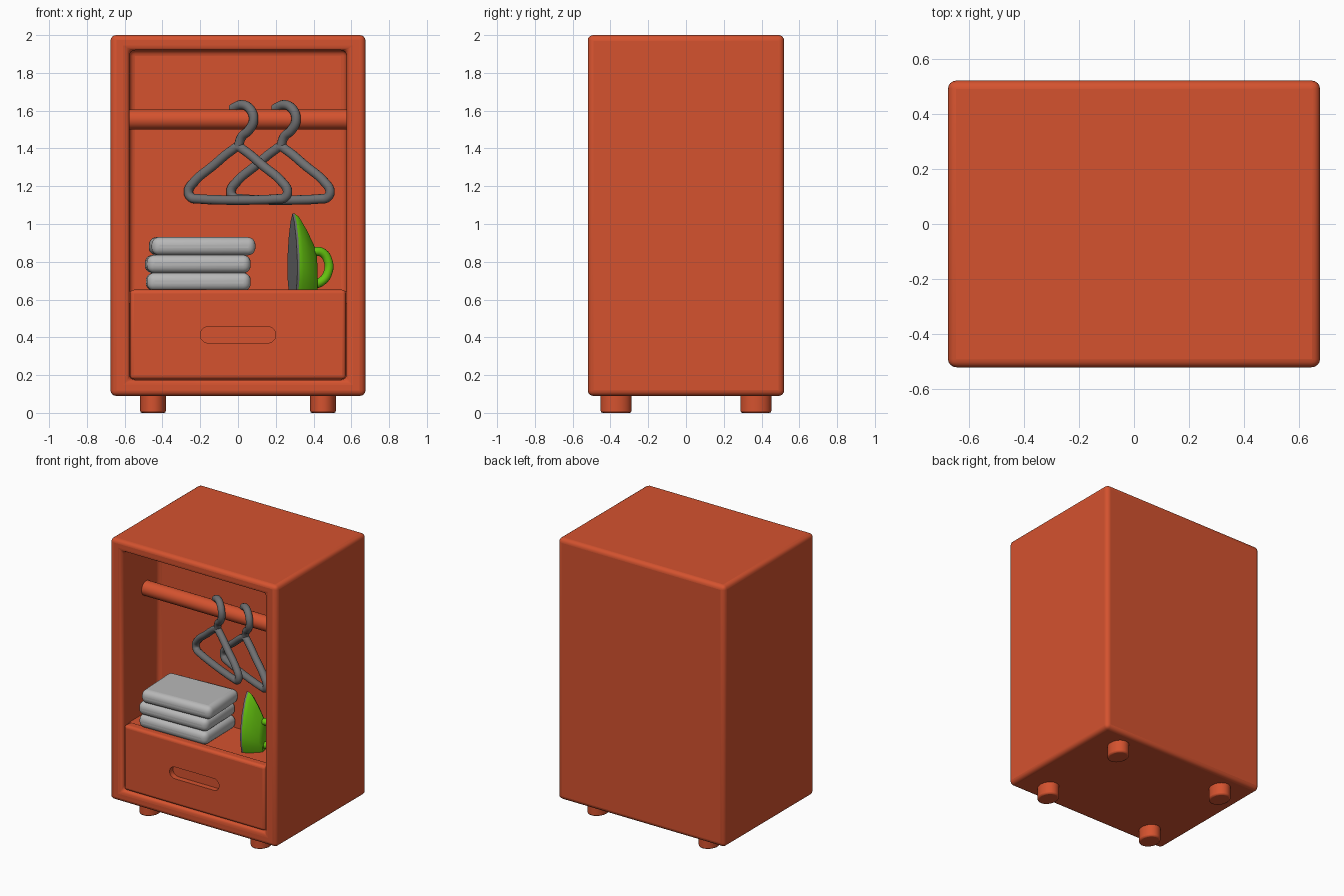
import bpy, bmesh, math
from mathutils import Vector, Matrix

if "Cube" in bpy.data.objects:
    bpy.data.objects.remove(bpy.data.objects["Cube"])


def material(name, rgb):
    m = bpy.data.materials.new(name)
    m.diffuse_color = (*rgb, 1)
    m.use_nodes = True
    m.node_tree.nodes["Principled BSDF"].inputs["Base Color"].default_value = m.diffuse_color
    return m


ORANGE = material("orange_red", (0.66, 0.085, 0.028))
DARK = material("dark_grey", (0.16, 0.16, 0.165))
LIGHT = material("light_grey", (0.48, 0.48, 0.48))
GREEN = material("green", (0.13, 0.55, 0.005))


def smooth(ob, angle=40):
    bpy.ops.object.select_all(action='DESELECT')
    ob.select_set(True)
    bpy.context.view_layer.objects.active = ob
    bpy.ops.object.shade_smooth_by_angle(angle=math.radians(angle))


def finish(name, bm, *mats):
    bmesh.ops.recalc_face_normals(bm, faces=bm.faces)
    me = bpy.data.meshes.new(name)
    bm.to_mesh(me)
    bm.free()
    ob = bpy.data.objects.new(name, me)
    bpy.context.collection.objects.link(ob)
    for m in mats:
        me.materials.append(m)
    smooth(ob)
    return ob


def bevel(ob, width, segments=4):
    b = ob.modifiers.new("bevel", 'BEVEL')
    b.width, b.segments, b.limit_method = width, segments, 'ANGLE'
    b.angle_limit = math.radians(40)


def box_bm(x0, x1, y0, y1, z0, z1):
    bm = bmesh.new()
    mat = Matrix.Translation(((x0 + x1) / 2, (y0 + y1) / 2, (z0 + z1) / 2)) @ \
        Matrix.Diagonal((x1 - x0, y1 - y0, z1 - z0, 1))
    bmesh.ops.create_cube(bm, size=1, matrix=mat)
    return bm


def cylinder(name, matrix, radius, depth, mat):
    bm = bmesh.new()
    bmesh.ops.create_cone(bm, cap_ends=True, segments=32, radius1=radius,
                          radius2=radius, depth=depth, matrix=matrix)
    return finish(name, bm, mat)


def tube(name, paths, radius, mat):
    """Round tube along smooth paths; each path is (points, closed)."""
    cu = bpy.data.curves.new(name, 'CURVE')
    cu.dimensions = '3D'
    cu.bevel_depth, cu.bevel_resolution = radius, 4
    cu.resolution_u, cu.use_fill_caps = 6, True
    for pts, closed in paths:
        sp = cu.splines.new('BEZIER')
        sp.bezier_points.add(len(pts) - 1)
        sp.use_cyclic_u = closed
        for bp, p in zip(sp.bezier_points, pts):
            bp.co = p
            bp.handle_left_type = bp.handle_right_type = 'AUTO'
    ob = bpy.data.objects.new(name, cu)
    bpy.context.collection.objects.link(ob)
    cu.materials.append(mat)
    bpy.ops.object.select_all(action='DESELECT')
    ob.select_set(True)
    bpy.context.view_layer.objects.active = ob
    bpy.ops.object.convert(target='MESH')
    smooth(bpy.context.object, 50)
    return bpy.context.object


# cabinet body with a recess in the front
BACK = -0.10
bm = box_bm(-0.675, 0.675, -0.52, 0.52, 0.09, 2.0)
front = min(bm.faces, key=lambda f: f.calc_center_median().y)
bmesh.ops.inset_region(bm, faces=[front], thickness=0.1)
for v in front.verts:
    v.co.x = math.copysign(0.575, v.co.x)
    v.co.z = 1.92 if v.co.z > 1 else 0.175
ext = bmesh.ops.extrude_discrete_faces(bm, faces=[front])
for v in ext['faces'][0].verts:
    v.co.y = BACK
body = finish("cabinet_body", bm, ORANGE)
bevel(body, 0.03)

# feet, slightly oval
for sx in (-1, 1):
    for sy in (-1, 1):
        m = Matrix.Translation((0.45 * sx, 0.37 * sy, 0.055)) @ Matrix.Diagonal((1, 1.2, 1, 1))
        bevel(cylinder("foot", m, 0.068, 0.11, ORANGE), 0.01, 2)

# drawer front with a rounded slot handle cut into it
drawer = finish("drawer_front", box_bm(-0.571, 0.571, -0.505, -0.43, 0.178, 0.652), ORANGE)
bevel(drawer, 0.02)
bm = bmesh.new()
ring = []
for i in range(32):
    a = 2 * math.pi * (i + 0.5) / 32
    ring.append(bm.verts.new((0.157 * math.copysign(1, math.cos(a)) + 0.043 * math.cos(a),
                              -0.6, 0.413 + 0.043 * math.sin(a))))
face = bm.faces.new(ring)
ext = bmesh.ops.extrude_face_region(bm, geom=[face])
for g in ext['geom']:
    if isinstance(g, bmesh.types.BMVert):
        g.co.y = -0.465
cutter = finish("slot_cutter", bm, ORANGE)
cutter.hide_render = True
cut = drawer.modifiers.new("slot", 'BOOLEAN')
cut.operation, cut.object, cut.solver = 'DIFFERENCE', cutter, 'EXACT'
bpy.context.view_layer.objects.active = drawer
for m in list(drawer.modifiers):
    bpy.ops.object.modifier_apply(modifier=m.name)
bpy.data.objects.remove(cutter)
smooth(drawer)

# shelf behind the drawer front, and hanging rail
finish("shelf", box_bm(-0.58, 0.58, -0.44, BACK + 0.01, 0.58, 0.645), ORANGE)
ROD_Y = -0.24
cylinder("hanging_rail", Matrix.Translation((0, ROD_Y, 1.553)) @ Matrix.Rotation(math.pi / 2, 4, 'Y'),
         0.053, 1.16, ORANGE)

# clothes hangers, turned slightly about the vertical
HOOK = [(-0.032, 1.61), (0.02, 1.631), (0.066, 1.606), (0.082, 1.55),
        (0.058, 1.497), (0.02, 1.462), (0.0, 1.405)]
SIDE = [(0.03, 1.392), (0.13, 1.31), (0.235, 1.22), (0.262, 1.175), (0.25, 1.142), (0.21, 1.133)]
LOOP = [(0, 1.408)] + SIDE + [(-x, z) for x, z in reversed(SIDE)]
for cx in (0.0, 0.225):
    hook = [(cx + x, ROD_Y - 0.8 * x, z) for x, z in HOOK]
    loop = [(cx + x, ROD_Y - 0.48 * x, z) for x, z in LOOP]
    tube("clothes_hanger", [(hook, False), (loop, True)], 0.025, DARK)

# stack of folded cloths
for x, z, turn in ((-0.21, 0.694, 1), (-0.213, 0.788, 2), (-0.19, 0.882, 3)):
    cloth = finish("folded_cloth", box_bm(-0.275, 0.275, -0.185, 0.185, -0.048, 0.048), LIGHT)
    cloth.location = (x, -0.285, z)
    cloth.rotation_euler.z = math.radians(turn)
    bevel(cloth, 0.04, 5)

# upright iron: outline lofted from the sole plate to the narrow top
IRON = Matrix.Translation((0.288, -0.31, 0.647)) @ Matrix.Rotation(math.radians(13), 4, 'Z')
half = [(0.09, 0.0), (0.112, 0.06), (0.118, 0.12), (0.112, 0.19), (0.088, 0.28), (0.045, 0.365)]
outline = half + [(0, 0.408)] + [(-w, h) for w, h in reversed(half)]
bm = bmesh.new()
rings = []
for n, sw, sh in ((0, 1, 1), (0.012, 1, 1), (0.035, 0.95, 0.96), (0.075, 0.75, 0.8),
                  (0.11, 0.52, 0.63), (0.128, 0.34, 0.53)):
    rings.append([bm.verts.new(IRON @ Vector((n, w * sw, h * sh))) for w, h in outline])
sole = bm.faces.new(rings[0])
bm.faces.new(rings[-1]).material_index = 1
count = len(outline)
for k in range(len(rings) - 1):
    for i in range(count):
        j = (i + 1) % count
        f = bm.faces.new((rings[k][i], rings[k][j], rings[k + 1][j], rings[k + 1][i]))
        f.material_index = 0 if k == 0 else 1
finish("iron_body", bm, DARK, GREEN)
grip = [(0.10, 0.205), (0.16, 0.203), (0.195, 0.155), (0.193, 0.095), (0.16, 0.05), (0.10, 0.028)]
tube("iron_handle", [([IRON @ Vector((n, 0, h)) for n, h in grip], False)], 0.024, GREEN)
